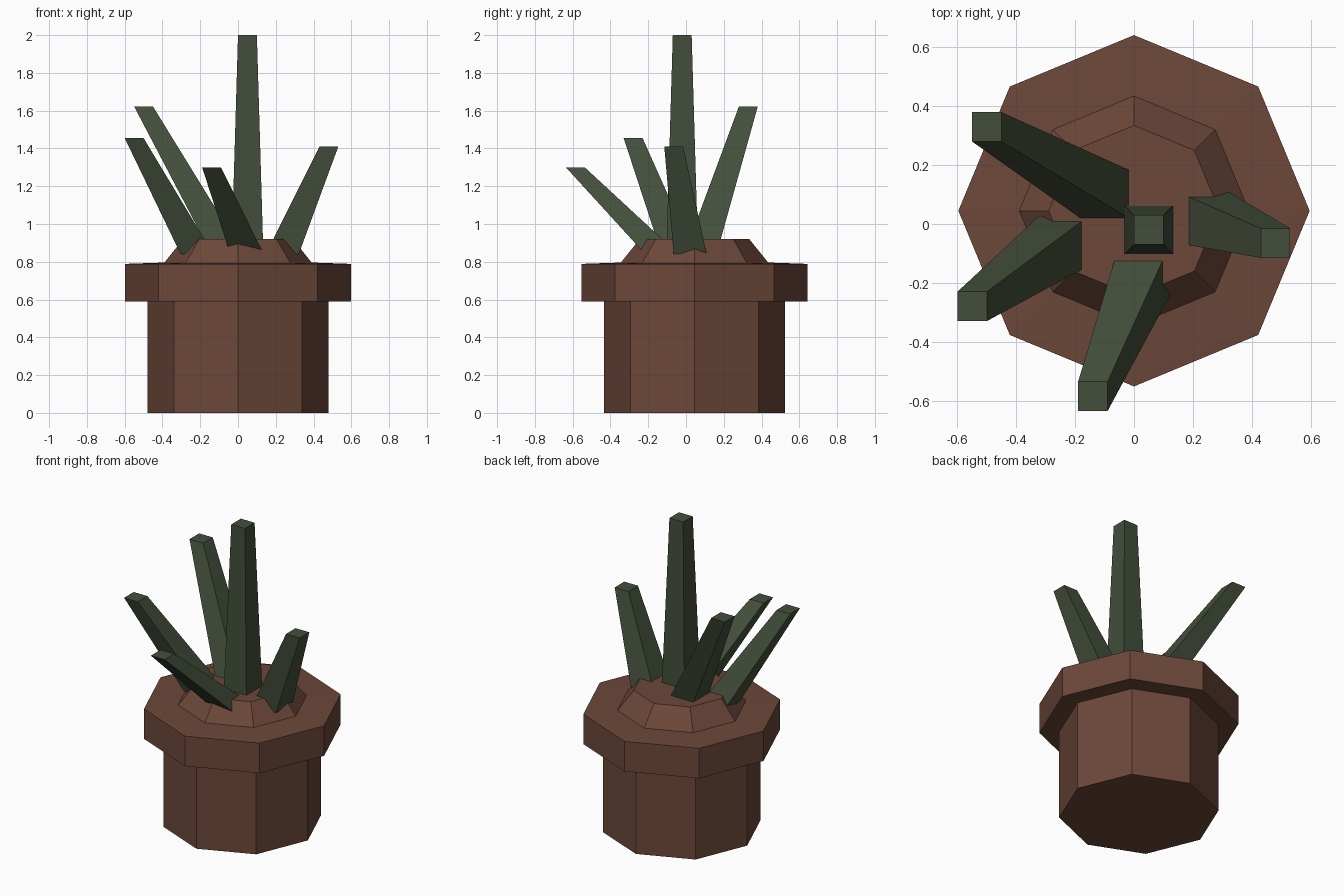
import bpy, bmesh, math

if "Cube" in bpy.data.objects:
    bpy.data.objects.remove(bpy.data.objects["Cube"])

def material(name, rgb):
    m = bpy.data.materials.new(name)
    m.diffuse_color = (*rgb, 1)
    m.use_nodes = True
    m.node_tree.nodes["Principled BSDF"].inputs["Base Color"].default_value = m.diffuse_color
    return m

clay = material("brown clay", (0.150, 0.064, 0.041))
green = material("dark green", (0.055, 0.076, 0.043))

def loft(name, rings, mat):
    """Join equal-sized point rings with quads and cap both ends."""
    bm = bmesh.new()
    loops = [[bm.verts.new(p) for p in ring] for ring in rings]
    n = len(loops[0])
    for a, b in zip(loops, loops[1:]):
        for i in range(n):
            j = (i + 1) % n
            bm.faces.new((a[i], a[j], b[j], b[i]))
    bm.faces.new(loops[0][::-1])
    bm.faces.new(loops[-1])
    bmesh.ops.recalc_face_normals(bm, faces=bm.faces)
    me = bpy.data.meshes.new(name)
    bm.to_mesh(me)
    bm.free()
    me.materials.append(mat)
    ob = bpy.data.objects.new(name, me)
    bpy.context.collection.objects.link(ob)
    return ob

def octagon(r, z):
    return [(r * math.cos(i * math.pi / 4), 0.045 + r * math.sin(i * math.pi / 4), z)
            for i in range(8)]

def square(x, y, h, z):
    return [(x - h, y - h, z), (x + h, y - h, z), (x + h, y + h, z), (x - h, y + h, z)]

# Eight-sided pot with rim, and the low soil mound on top
loft("pot", [octagon(r, z) for r, z in
             ((0.478, 0), (0.478, 0.59), (0.597, 0.59), (0.597, 0.788),
              (0.57, 0.79), (0.39, 0.796), (0.29, 0.92))], clay)

# Tapered square leaves: centre at soil level (z 0.92), then tip centre and height
SOIL, BURIED = 0.92, 0.84
leaves = {
    "centre_leaf": ((0.05, -0.02), (0.05, -0.02, 2.0)),
    "back_left_leaf": ((-0.10, 0.102), (-0.50, 0.33, 1.622)),
    "left_leaf": ((-0.26, -0.073), (-0.55, -0.28, 1.455)),
    "front_leaf": ((0.015, -0.207), (-0.14, -0.586, 1.30)),
    "right_leaf": ((0.269, 0.01), (0.481, -0.065, 1.41)),
}
for name, ((bx, by), (tx, ty, tz)) in leaves.items():
    t = (BURIED - SOIL) / (tz - SOIL)      # extend the leaf below the soil
    base = square(bx + (tx - bx) * t, by + (ty - by) * t, 0.082 - 0.032 * t, BURIED)
    loft(name, [base, square(tx, ty, 0.05, tz)], green)
